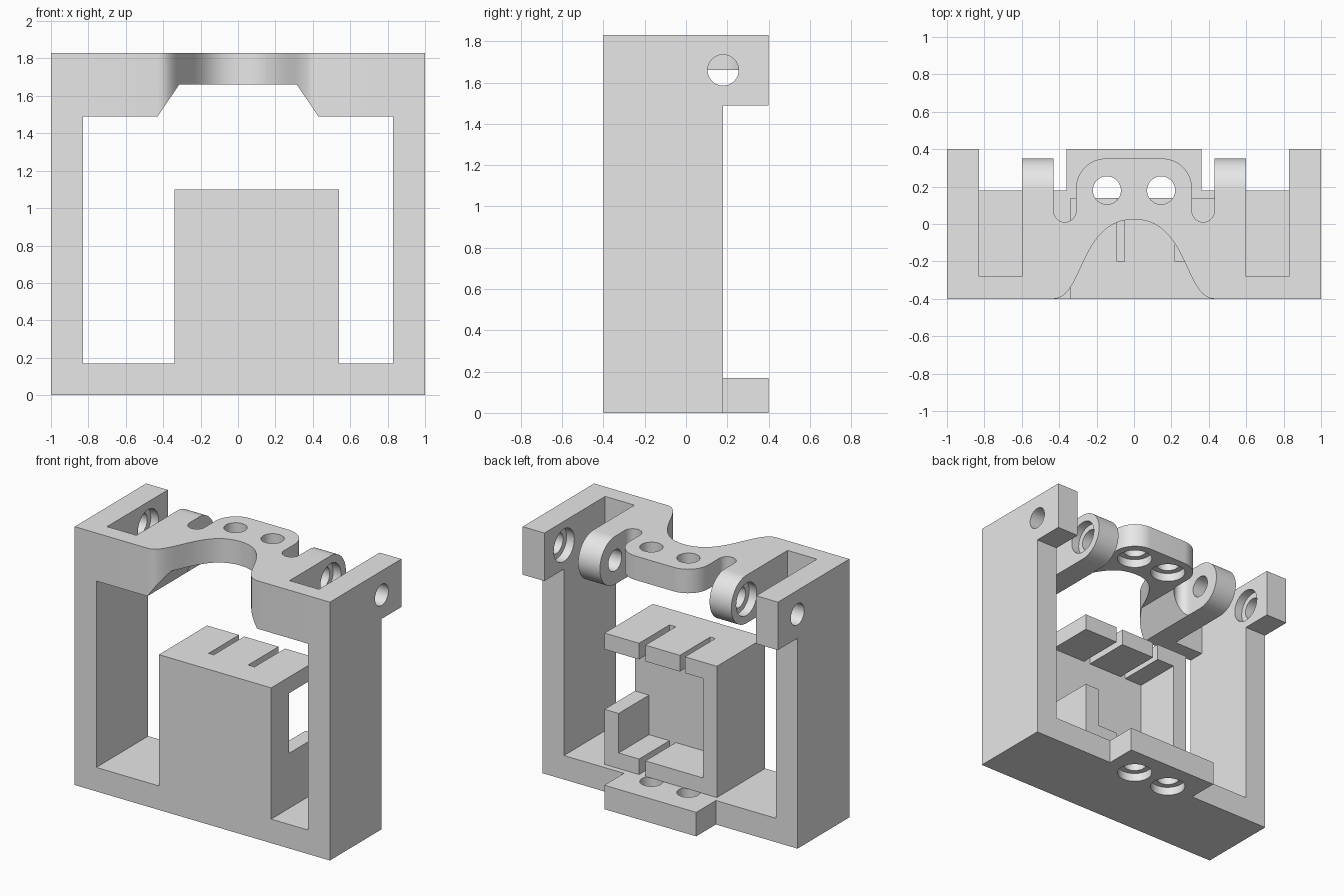
import bpy
import bmesh
from math import cos, sin, pi, radians

if "Cube" in bpy.data.objects:
    bpy.data.objects.remove(bpy.data.objects["Cube"], do_unlink=True)

# One plain grey for the whole bracket
grey = bpy.data.materials.new("light_grey")
grey.use_nodes = True
grey.diffuse_color = (0.8, 0.8, 0.8, 1)
grey.node_tree.nodes["Principled BSDF"].inputs["Base Color"].default_value = (0.8, 0.8, 0.8, 1)

BOTTOM, TOP, WALL = 0.0, 1.83, 0.17
FRONT, BACK, EAR_BACK = -0.4, 0.18, 0.4
BAR_LOW = 1.49
PIN_Y, PIN_Z, PIN_R, BORE_R = 0.18, 1.66, 0.075, 0.115
SCREW_X = 0.145


def prism(name, outline, axis, lo, hi):
    """Extrude a 2D outline along an axis between lo and hi."""
    place = {"x": lambda a, b, t: (t, a, b),
             "y": lambda a, b, t: (a, t, b),
             "z": lambda a, b, t: (a, b, t)}[axis]
    bm = bmesh.new()
    low = [bm.verts.new(place(a, b, lo)) for a, b in outline]
    high = [bm.verts.new(place(a, b, hi)) for a, b in outline]
    bm.faces.new(low)
    bm.faces.new(high)
    n = len(outline)
    for i in range(n):
        j = (i + 1) % n
        bm.faces.new((low[i], low[j], high[j], high[i]))
    bmesh.ops.recalc_face_normals(bm, faces=bm.faces[:])
    mesh = bpy.data.meshes.new(name)
    bm.to_mesh(mesh)
    bm.free()
    mesh.materials.append(grey)
    obj = bpy.data.objects.new(name, mesh)
    bpy.context.collection.objects.link(obj)
    return obj


def box(name, x, y, z):
    return prism(name, [(x[0], y[0]), (x[1], y[0]), (x[1], y[1]), (x[0], y[1])], "z", *z)


def arc(cx, cy, r, start, end, n=16):
    angles = [radians(start + (end - start) * i / n) for i in range(n + 1)]
    return [(cx + r * cos(a), cy + r * sin(a)) for a in angles]


def rod(axis, cx, cy, r, lo, hi):
    return prism("cutter", arc(cx, cy, r, 0, 360, 48)[:-1], axis, lo, hi)


def bezier(p, n=20):
    pts = []
    for i in range(n + 1):
        t = i / n
        w = ((1 - t) ** 3, 3 * t * (1 - t) ** 2, 3 * t * t * (1 - t), t ** 3)
        pts.append(tuple(sum(w[k] * p[k][c] for k in range(4)) for c in (0, 1)))
    return pts


def combine(obj, others, operation):
    """Apply boolean operations and delete the helper solids."""
    for other in others:
        other.hide_render = True
        mod = obj.modifiers.new("combine", "BOOLEAN")
        mod.operation, mod.solver, mod.object = operation, "EXACT", other
        bpy.context.view_layer.update()
        graph = bpy.context.evaluated_depsgraph_get()
        mesh = bpy.data.meshes.new_from_object(obj.evaluated_get(graph))
        obj.modifiers.clear()
        obj.data = mesh
        bpy.data.objects.remove(other, do_unlink=True)


def pin_cutters():
    """Pin holes with a recess on the faces either side of each slot."""
    cutters = []
    for s in (-1, 1):
        cutters.append(rod("x", PIN_Y, PIN_Z, PIN_R, *sorted((s * 0.4, s * 1.1))))
        cutters.append(rod("x", PIN_Y, PIN_Z, BORE_R, *sorted((s * 0.54, s * 0.89))))
    return cutters


def screw_cutters(low):
    """Pair of screw holes recessed from the underside."""
    cutters = []
    for s in (-1, 1):
        cutters.append(rod("z", s * SCREW_X, PIN_Y, PIN_R, low - 0.05, low + 0.25))
        cutters.append(rod("z", s * SCREW_X, PIN_Y, BORE_R, low - 0.05, low + 0.06))
    return cutters


# Frame: base and side posts, with a rear tab and hinge ears
inner = 1 - WALL
half = [(inner, WALL), (inner, TOP), (1, TOP), (1, BOTTOM)]
frame = prism("frame", half + [(-x, z) for x, z in reversed(half)], "y", FRONT, BACK)
parts = [box("base_tab", (-0.36, 0.36), (BACK - 0.1, EAR_BACK), (BOTTOM, WALL))]
for s in (-1, 1):
    parts.append(box("ear", sorted((s * inner, s)), (BACK - 0.1, EAR_BACK), (BAR_LOW, TOP)))
combine(frame, parts, "UNION")
combine(frame, pin_cutters() + screw_cutters(BOTTOM), "DIFFERENCE")

# Top bridge: plan outline with the curved front and rounded rear notches
plan = bezier([(0, 0.025), (0.29, 0.025), (0.27, FRONT), (0.43, FRONT)])
plan += [(inner, FRONT), (inner, -0.28), (0.6, -0.28), (0.6, BACK), (0.43, BACK)]
plan += arc(0.37, 0.07, 0.06, 0, -180)
plan += arc(0.15, 0.19, 0.16, 0, 90)
mirrored = [(-x, y) for x, y in reversed(plan[1:])]
bridge = prism("top_bridge", plan + mirrored, "z", BAR_LOW, TOP)

# Rounded hinge arms
arm_outline = [(0.1, BAR_LOW)] + arc(PIN_Y, PIN_Z, WALL, -90, 90, 32) + [(0.1, TOP)]
combine(bridge, [prism("arm", arm_outline, "x", *sorted((s * 0.43, s * 0.6)))
                 for s in (-1, 1)], "UNION")

# Thin the middle of the bridge with sloped sides, then drill it
hollow = [(-0.45, 1.46), (0.45, 1.46), (0.315, PIN_Z), (-0.315, PIN_Z)]
combine(bridge, [prism("cutter", hollow, "y", -0.6, 0.6)], "DIFFERENCE")
combine(bridge, pin_cutters() + screw_cutters(PIN_Z), "DIFFERENCE")

# Holder block: hollowed from behind, with a side window and slots
holder = box("holder_block", (-0.34, 0.54), (FRONT, 0.14), (WALL, 1.10))
depth = (-0.2, 0.3)
combine(holder, [
    box("cutter", (-0.23, 0.43), depth, (0.28, 0.985)),
    box("cutter", (0.35, 0.7), depth, (0.56, 0.985)),
    box("cutter", (0.22, 0.27), depth, (0.1, 1.2)),
    box("cutter", (-0.09, -0.05), depth, (0.8, 1.2)),
], "DIFFERENCE")

# Smooth the round surfaces and keep the edges sharp
bpy.ops.object.select_all(action="DESELECT")
for obj in (frame, bridge, holder):
    obj.select_set(True)
    bpy.context.view_layer.objects.active = obj
bpy.ops.object.shade_smooth_by_angle(angle=radians(30))
